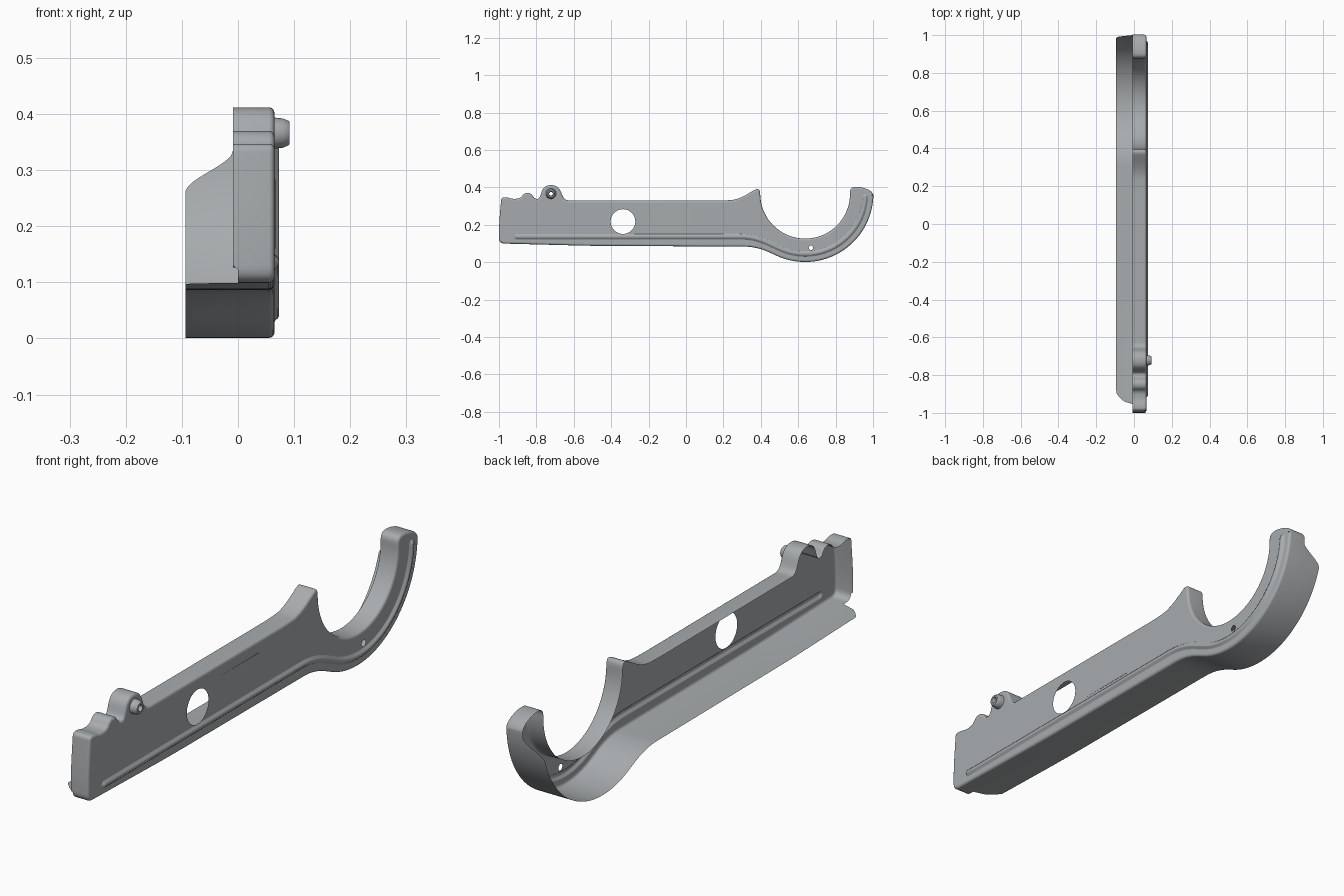
import bpy, bmesh, math
from mathutils import Vector

if "Cube" in bpy.data.objects:
    bpy.data.objects.remove(bpy.data.objects["Cube"])

steel = bpy.data.materials.new("grey_steel")
steel.use_nodes = True
steel.diffuse_color = (0.39, 0.41, 0.42, 1)
steel.node_tree.nodes["Principled BSDF"].inputs["Base Color"].default_value = steel.diffuse_color

FACE_X, RIM_X, LIP_X = 0.065, -0.009, -0.094
HOOK = Vector((0.637, 0.366))


# Profile helpers, all working in the side plane (y, z)
def arc(centre, radius, start, end, count):
    angles = [math.radians(start + (end - start) * i / count) for i in range(count + 1)]
    return [(centre[0] + radius * math.cos(a), centre[1] + radius * math.sin(a), 0) for a in angles]


def rounded(corners):
    """Round every corner (y, z, trim) with a short curve."""
    out, n = [], len(corners)
    for i, (y, z, trim) in enumerate(corners):
        p = Vector((y, z))
        if not trim:
            out.append(p)
            continue
        ends = []
        for q in (corners[i - 1], corners[(i + 1) % n]):
            d = Vector(q[:2]) - p
            reach = min(trim, d.length * (0.49 if q[2] else 0.95))
            ends.append(p + d.normalized() * reach)
        for k in range(9):
            t = k / 8
            out.append(ends[0] * (1 - t) ** 2 + p * 2 * t * (1 - t) + ends[1] * t * t)
    return out


def resample(points, step, closed=True):
    out, n = [], len(points)
    for i in range(n if closed else n - 1):
        a, b = points[i], points[(i + 1) % n]
        pieces = max(1, math.ceil((b - a).length / step))
        out += [a.lerp(b, k / pieces) for k in range(pieces)]
    return out if closed else out + [points[-1]]


def normals(points, closed=True):
    n, out = len(points), []
    for i in range(n):
        a = points[i - 1] if closed or i else points[0]
        b = points[(i + 1) % n] if closed or i < n - 1 else points[-1]
        d = (b - a).normalized()
        out.append(Vector((-d.y, d.x)))
    return out


def stadium(path, w):
    """Closed strip with round ends around an open path."""
    nor = normals(path, False)
    left = [p + n * w for p, n in zip(path, nor)]
    right = [p - n * w for p, n in zip(path, nor)]

    def cap(p, n):
        d = Vector((n.y, -n.x))
        return [p + (n * math.cos(a) + d * math.sin(a)) * w
                for a in (math.pi * k / 8 for k in range(1, 8))]
    return left + cap(path[-1], nor[-1]) + right[::-1] + cap(path[0], -nor[0])


# Mesh helpers
def add_loop(bm, points, x):
    depth = x if callable(x) else lambda p: x
    return [bm.verts.new((depth(p), p.x, p.y)) for p in points]


def skin(bm, a, b):
    n = len(a)
    for i in range(n):
        bm.faces.new((a[i], a[(i + 1) % n], b[(i + 1) % n], b[i])).smooth = True


def fill(bm, loops):
    edges = []
    for lp in loops:
        for i in range(len(lp)):
            pair = (lp[i - 1], lp[i])
            edges.append(bm.edges.get(pair) or bm.edges.new(pair))
    made = bmesh.ops.triangle_fill(bm, use_beauty=True, use_dissolve=False,
                                   edges=edges, normal=(1, 0, 0))
    for f in made["geom"]:
        if isinstance(f, bmesh.types.BMFace):
            f.smooth = False


def finish(bm, name):
    bmesh.ops.recalc_face_normals(bm, faces=bm.faces[:])
    mesh = bpy.data.meshes.new(name)
    bm.to_mesh(mesh)
    bm.free()
    mesh.materials.append(steel)
    obj = bpy.data.objects.new(name, mesh)
    bpy.context.collection.objects.link(obj)
    return obj


def smoothstep(a, b, v):
    t = min(1, max(0, (v - a) / (b - a)))
    return t * t * (3 - 2 * t)


def rim_depth(p):
    """Deep lip along the underside and hook, shallow rim elsewhere."""
    if p.x > 0.4:
        if (p - HOOK).length < 0.31 or p.y > 0.34:
            return RIM_X
        return LIP_X + (RIM_X - LIP_X) * smoothstep(0.26, 0.335, p.y)
    if p.y > 0.125:
        return RIM_X
    if p.x < -0.955:
        return 0.0
    t = min(1, max(0, (p.x + 0.955) / 0.06))
    return RIM_X + (LIP_X - RIM_X) * math.sqrt(t)


# Outline: underside, hook, hook tip, cradle, top edge, lugs, end
corners = [(-1, 0.1, 0.03), (-0.5, 0.087, 0.1), (0.378, 0.083, 0.07)]
corners += arc(HOOK, 0.365, -115, -1, 44)
corners += [(0.993, 0.382, 0.03), (0.93, 0.404, 0.05), (0.877, 0.402, 0.03)]
corners += arc(HOOK, 0.24, -2, -176, 56)
corners += [(0.394, 0.403, 0.035), (0.28, 0.335, 0.06), (0.2, 0.329, 0.05),
            (-0.65, 0.33, 0.025), (-0.683, 0.412, 0.04), (-0.76, 0.412, 0.04),
            (-0.785, 0.338, 0.02), (-0.808, 0.338, 0.015), (-0.83, 0.37, 0.018),
            (-0.865, 0.37, 0.018), (-0.886, 0.34, 0.02), (-0.93, 0.338, 0.02),
            (-0.955, 0.347, 0.02), (-0.987, 0.347, 0.015), (-1, 0.2, 0.1)]
outline = resample(rounded(corners), 0.015)
inward = normals(outline)

# Pressed sheet body with rolled edge
bm = bmesh.new()
BEND = 0.01
loops = []
for k in range(5):
    a = math.pi / 2 * k / 4
    inset = BEND * (1 - math.sin(a))
    pts = [p + n * inset for p, n in zip(outline, inward)]
    loops.append(add_loop(bm, pts, FACE_X - BEND * (1 - math.cos(a))))
loops.append(add_loop(bm, outline, rim_depth))
for a, b in zip(loops, loops[1:]):
    skin(bm, a, b)

# Raised stiffening bead following the underside and hook
path = rounded([(-0.905, 0.136, 0), (0.364, 0.137, 0.08)] + arc(HOOK, 0.322, -115, -3, 36))
path = resample(path, 0.03, False)
bead = [add_loop(bm, stadium(path, w), FACE_X + h)
        for w, h in ((0.015, 0), (0.012, 0.0015), (0.008, 0.006), (0.004, 0.008))]
for a, b in zip(bead, bead[1:]):
    skin(bm, a, b)
fill(bm, [bead[-1]])

# Window, drain hole and stud opening
holes = []
for y, z, r in ((-0.337, 0.217, 0.066), (0.668, 0.077, 0.012), (-0.722, 0.366, 0.027)):
    ring = [Vector(p[:2]) for p in arc((y, z), r, 0, 360, 40)[:-1]]
    holes.append(add_loop(bm, ring, FACE_X))
fill(bm, [loops[0], bead[0]] + holes)
finish(bm, "sheet_body")

# Hollow tapered stud on the tall lug
bm = bmesh.new()
rings = []
for r, x in ((0.028, 0.064), (0.027, 0.07), (0.026, 0.08), (0.022, 0.09), (0.02, 0.092),
             (0.013, 0.092), (0.011, 0.088), (0.01, 0.066)):
    ring = [Vector(p[:2]) for p in arc((-0.722, 0.366), r, 0, 360, 32)[:-1]]
    rings.append(add_loop(bm, ring, x))
for a, b in zip(rings, rings[1:]):
    skin(bm, a, b)
stud = finish(bm, "stud")
bpy.ops.object.select_all(action="DESELECT")
stud.select_set(True)
bpy.context.view_layer.objects.active = stud
bpy.ops.object.shade_smooth_by_angle(angle=math.radians(40))

# Faint raised pad, fading out toward the front
bm = bmesh.new()
bmesh.ops.create_cube(bm, size=1)
for v in bm.verts:
    rear, top, outer = v.co.y > 0, v.co.z > 0, v.co.x > 0
    v.co = (FACE_X + (0.0015 if outer and rear else 0.0003 if outer else -0.0003),
            0.037 if rear else -0.198, 0.283 if top else 0.16)
finish(bm, "raised_pad")
